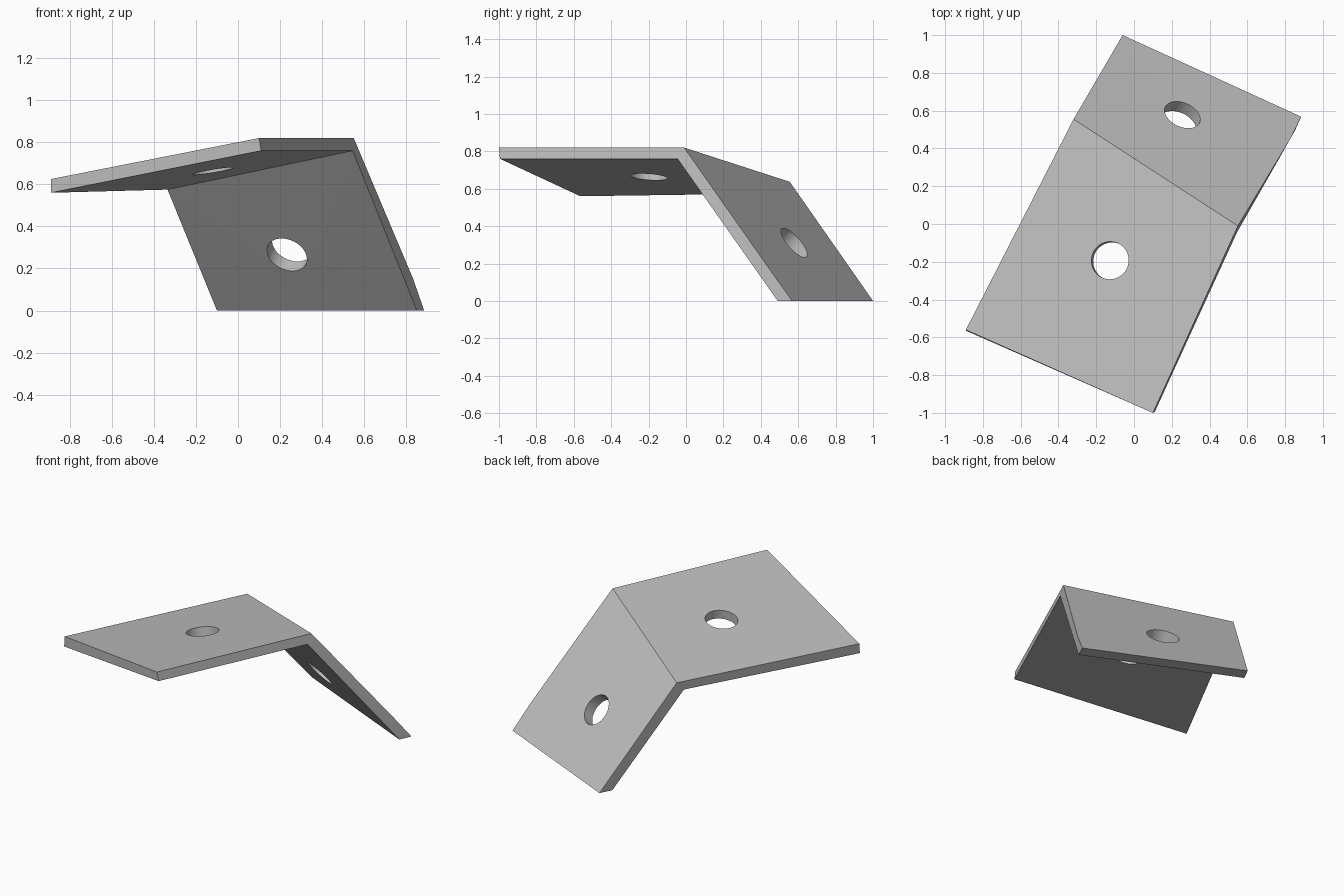
import bpy
import bmesh
from mathutils import Vector

cube = bpy.data.objects.get("Cube")
if cube:
    bpy.data.objects.remove(cube, do_unlink=True)

# Plain grey metal
grey = bpy.data.materials.new("grey_metal")
grey.use_nodes = True
colour = (0.52, 0.52, 0.52, 1)
grey.diffuse_color = colour
grey.node_tree.nodes["Principled BSDF"].inputs["Base Color"].default_value = colour

# Corners of the bent sheet: (outer point, inner point)
corners = {
    "flange_left": ((-0.89, -0.56, 0.625), (-0.89, -0.565, 0.56)),
    "flange_right": ((0.10, -1.0, 0.82), (0.11, -0.995, 0.76)),
    "bend_right": ((0.55, -0.01, 0.82), (0.545, -0.045, 0.76)),
    "side_kink": ((0.832, 0.459, 0.152), (0.822, 0.441, 0.07)),
    "foot_right": ((0.885, 0.568, 0), (0.85, 0.49, 0)),
    "foot_left": ((-0.06, 1.0, 0), (-0.10, 0.92, 0)),
    "bend_left": ((-0.32, 0.555, 0.637), (-0.335, 0.50, 0.575)),
}
flange = ["flange_left", "flange_right", "bend_right", "bend_left"]
leg = ["bend_right", "side_kink", "foot_right", "foot_left", "bend_left"]

# Bent plate: two faces outside, two inside, and a rim between them
bm = bmesh.new()
outer = {k: bm.verts.new(p[0]) for k, p in corners.items()}
inner = {k: bm.verts.new(p[1]) for k, p in corners.items()}
for panel in (flange, leg):
    bm.faces.new([outer[k] for k in panel])
    bm.faces.new([inner[k] for k in reversed(panel)])
loop = list(corners)
for a, b in zip(loop, loop[1:] + loop[:1]):
    bm.faces.new([outer[b], outer[a], inner[a], inner[b]])
bmesh.ops.recalc_face_normals(bm, faces=bm.faces)
mesh = bpy.data.meshes.new("bent_plate")
bm.to_mesh(mesh)
bm.free()
plate = bpy.data.objects.new("bent_plate", mesh)
bpy.context.collection.objects.link(plate)
mesh.materials.append(grey)


def drill(name, x, y, points, radius=0.1):
    """Cut a round hole square to the plane through three outer corners."""
    a, b, c = (Vector(corners[k][0]) for k in points)
    n = (b - a).cross(c - a).normalized()
    z = a.z - (n.x * (x - a.x) + n.y * (y - a.y)) / n.z
    bpy.ops.mesh.primitive_cylinder_add(
        vertices=48, radius=radius, depth=0.3, location=(x, y, z),
        rotation=n.to_track_quat("Z", "Y").to_euler())
    cutter = bpy.context.object
    cutter.name = name
    cutter.hide_render = True
    cutter.data.materials.append(grey)
    cut = plate.modifiers.new(name, "BOOLEAN")
    cut.operation = "DIFFERENCE"
    cut.solver = "EXACT"
    cut.object = cutter
    bpy.context.view_layer.objects.active = plate
    bpy.ops.object.modifier_apply(modifier=cut.name)
    bpy.data.objects.remove(cutter, do_unlink=True)


# Bolt holes, one in each half
drill("flange_hole", -0.127, -0.193, flange[:3])
drill("leg_hole", 0.257, 0.579, ["bend_right", "foot_right", "bend_left"])

# Smooth hole walls, sharp plate edges
bpy.ops.object.select_all(action="DESELECT")
plate.select_set(True)
bpy.context.view_layer.objects.active = plate
bpy.ops.object.shade_smooth_by_angle(angle=0.4)
